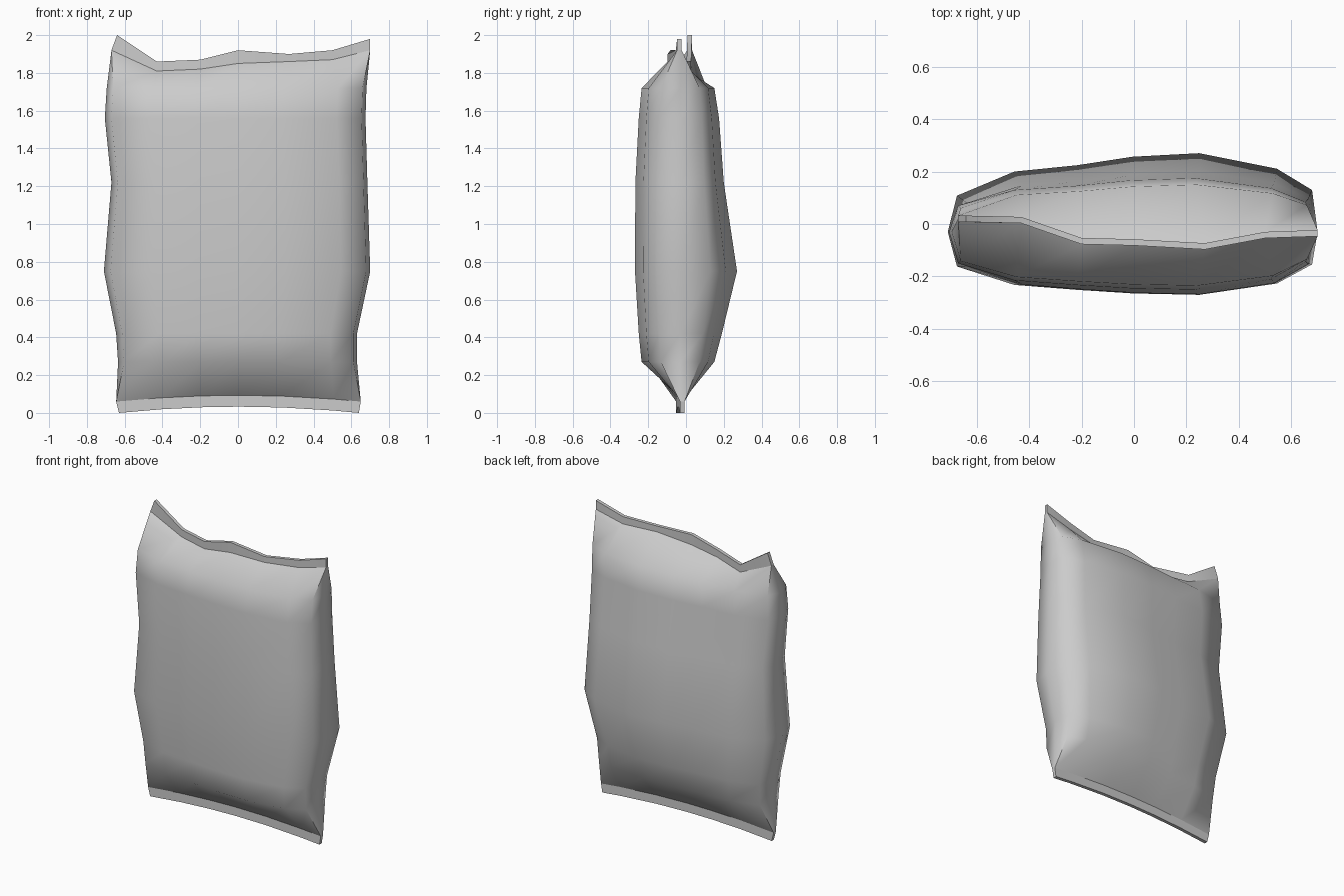
import bpy
import bmesh

cube = bpy.data.objects.get("Cube")
if cube:
    bpy.data.objects.remove(cube, do_unlink=True)

foil = bpy.data.materials.new("plain grey foil")
foil.use_nodes = True
foil.diffuse_color = (0.6, 0.6, 0.6, 1)
foil.node_tree.nodes["Principled BSDF"].inputs["Base Color"].default_value = (0.6, 0.6, 0.6, 1)

# Seven columns across the bag: position and puffiness of each panel
COLUMNS = [-0.95, -0.64, -0.3, 0, 0.36, 0.78, 0.97]
FRONT_PUFF = [0.6, 0.86, 0.93, 0.98, 1, 0.84, 0.57]
BACK_PUFF = [0.4, 0.74, 0.83, 0.95, 1, 0.78, 0.48]

# Body levels: z, right edge x, left edge x, front y, back y
BODY = [
    (0.27, -0.635, 0.63, -0.235, 0.15),
    (0.42, -0.645, 0.63, -0.25, 0.19),
    (0.75, -0.71, 0.70, -0.27, 0.27),
    (1.22, -0.67, 0.685, -0.268, 0.20),
    (1.56, -0.705, 0.675, -0.25, 0.175),
    (1.72, -0.695, 0.68, -0.235, 0.15),
]

# Crimped top seal: x, y, lower z, upper z
TOP_SEAL = [
    (-0.67, 0.02, 1.92, 2.0), (-0.43, 0.015, 1.81, 1.86),
    (-0.2, -0.065, 1.82, 1.87), (0, -0.07, 1.85, 1.92),
    (0.27, -0.085, 1.86, 1.9), (0.5, -0.042, 1.87, 1.92),
    (0.7, -0.035, 1.92, 1.98),
]


def body_ring(level):
    z, x0, x1, front, back = level
    mid, half, seam = (x0 + x1) / 2, (x1 - x0) / 2, -0.03
    front_pts = [(mid + half * u, front * p, z) for u, p in zip(COLUMNS, FRONT_PUFF)]
    back_pts = [(mid + half * u, back * p, z) for u, p in zip(COLUMNS, BACK_PUFF)]
    return [(x0, seam, z)] + front_pts + [(x1, seam, z)] + back_pts[::-1]


def seal_ring(path, thick=0.012):
    front_pts = [(x, y - thick, z) for x, y, z in path]
    back_pts = [(x, y + thick, z) for x, y, z in path]
    return [path[0]] + front_pts + [path[-1]] + back_pts[::-1]


def bottom_path(x0, x1, rise):
    mid, half = (x0 + x1) / 2, (x1 - x0) / 2
    us = [-1] + COLUMNS[1:-1] + [1]
    return [(mid + half * u, -0.03 + 0.01 * u, rise + 0.033 * (1 - u * u)) for u in us]


def top_path(upper):
    return [(x + (0.03 if upper and x < -0.6 else 0), y, hi if upper else lo)
            for x, y, lo, hi in TOP_SEAL]


# Loft: bottom seal, puffed body, top seal
rings = [seal_ring(bottom_path(-0.63, 0.64, 0.0)), seal_ring(bottom_path(-0.645, 0.65, 0.06))]
rings += [body_ring(level) for level in BODY]
rings += [seal_ring(top_path(False)), seal_ring(top_path(True))]

bm = bmesh.new()
loops = [[bm.verts.new(p) for p in ring] for ring in rings]
count = len(loops[0])
for low, high in zip(loops, loops[1:]):
    for i in range(count):
        j = (i + 1) % count
        bm.faces.new((low[i], low[j], high[j], high[i]))

# Thin strips close the two seal edges
for ring in (loops[0], loops[-1]):
    last = count // 2
    bm.faces.new((ring[0], ring[1], ring[-1]))
    bm.faces.new((ring[last], ring[last + 1], ring[last - 1]))
    for i in range(1, last - 1):
        bm.faces.new((ring[i], ring[i + 1], ring[-i - 1], ring[-i]))
bmesh.ops.recalc_face_normals(bm, faces=bm.faces)

# Seal creases stay sharp
for ring in (loops[1], loops[-2]):
    for i in range(count):
        edge = bm.edges.get((ring[i], ring[(i + 1) % count]))
        if edge:
            edge.smooth = False

mesh = bpy.data.meshes.new("pillow_bag")
bm.to_mesh(mesh)
bm.free()
mesh.materials.append(foil)
bag = bpy.data.objects.new("pillow_bag", mesh)
bpy.context.collection.objects.link(bag)
bpy.ops.object.select_all(action="DESELECT")
bag.select_set(True)
bpy.context.view_layer.objects.active = bag
bpy.ops.object.shade_smooth_by_angle(angle=1.1, keep_sharp_edges=True)
